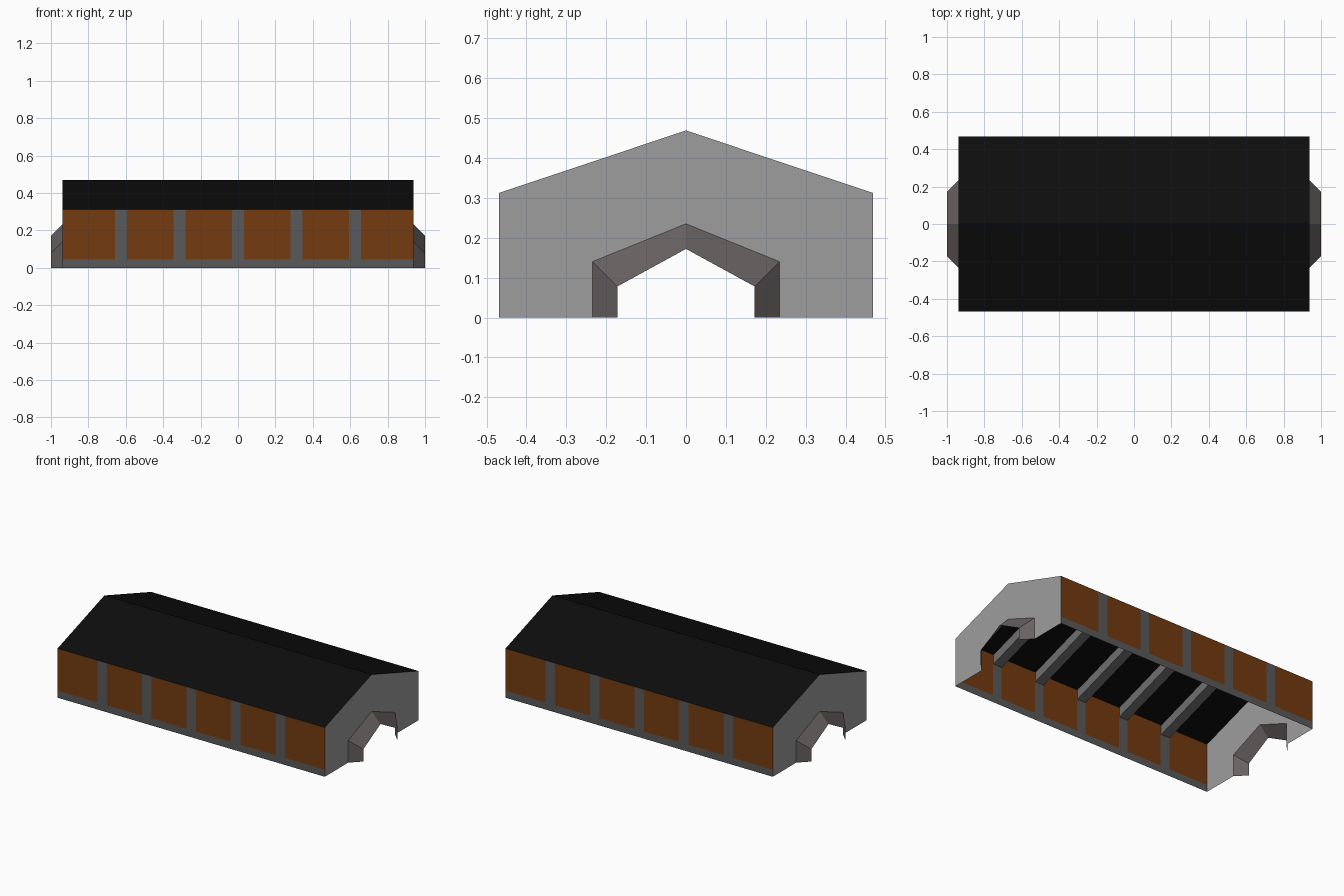
import bpy

if "Cube" in bpy.data.objects:
    bpy.data.objects.remove(bpy.data.objects["Cube"])

L, W = 0.9375, 0.469          # half length and half width of the hall
EAVE, RIDGE = 0.3125, 0.469   # wall and roof heights
BASE, POST = 0.045, 0.0325    # plinth height, half width of a painted post
POSTS = [i * 0.3125 for i in range(-2, 3)]


def material(name, rgb):
    m = bpy.data.materials.new(name)
    m.diffuse_color = (*rgb, 1)
    m.use_nodes = True
    m.node_tree.nodes["Principled BSDF"].inputs["Base Color"].default_value = m.diffuse_color
    return m


rust = material("rust orange panel", (0.175, 0.044, 0.005))
dark_grey = material("dark grey frame", (0.10, 0.10, 0.10))
light_grey = material("light grey end wall", (0.34, 0.34, 0.34))
mid_grey = material("warm grey porch", (0.135, 0.12, 0.117))
rib_grey = material("grey roof beam", (0.16, 0.16, 0.16))
black = material("black roof", (0.004, 0.004, 0.004))


def make(name, verts, faces, *mats):
    me = bpy.data.meshes.new(name)
    me.from_pydata(verts, [], faces)
    for m in mats:
        me.materials.append(m)
    me.update()
    ob = bpy.data.objects.new(name, me)
    bpy.context.collection.objects.link(ob)
    return ob


def strip(a, b, flip=False):
    """Vertices and quads joining two open profiles of equal length."""
    n = len(a)
    f = [(i, i + 1, n + i + 1, n + i) for i in range(n - 1)]
    return a + b, [q[::-1] for q in f] if flip else f


def gable(half, eave, ridge):
    return [(-half, 0), (-half, eave), (0, ridge), (half, eave), (half, 0)]


# Roof: two slopes
slope = gable(W, EAVE, RIDGE)[1:4]
make("roof", *strip([(-L, y, z) for y, z in slope],
                    [(L, y, z) for y, z in slope], True), black)

# Long walls: cut grid, posts and plinth grey, panels rust
xs = [-L] + [p + s * POST for p in POSTS for s in (-1, 1)] + [L]
zs = [0, BASE, EAVE]
for side, label in ((-1, "front"), (1, "back")):
    n = len(xs)
    verts = [(x, side * W, z) for z in zs for x in xs]
    faces = [(r * n + i, r * n + i + 1, (r + 1) * n + i + 1, (r + 1) * n + i)
             for r in range(2) for i in range(n - 1)]
    if side > 0:
        faces = [f[::-1] for f in faces]
    wall = make(label + "_wall", verts, faces, rust, dark_grey)
    for p in wall.data.polygons:
        on_post = any(abs(p.center.x - c) < POST * 0.9 for c in POSTS)
        p.material_index = int(p.center.z < BASE or on_post)

# End walls with a gabled doorway, and tapering porches around them
outer, inner = gable(0.235, 0.14, 0.235), gable(0.172, 0.078, 0.172)
for side, label in ((-1, "left"), (1, "right")):
    profile = gable(W, EAVE, RIDGE) + outer[::-1]
    ring = list(range(len(profile)))
    make(label + "_end_wall", [(side * L, y, z) for y, z in profile],
         [ring[::-1] if side > 0 else ring], light_grey)
    make(label + "_porch", *strip([(side * L, y, z) for y, z in outer],
                                  [(side, y, z) for y, z in inner], side < 0 ), mid_grey)
    if side > 0:
        bpy.data.objects[label + "_porch"].data.flip_normals()
    else:
        bpy.data.objects[label + "_porch"].data.flip_normals()

# Roof beams inside, one above each post
G = 0.003
top = [(y * (1 - G / W), z - G) for y, z in slope]
section = top + [(y, z - 0.06) for y, z in top[::-1]]
n = len(section)
for k, c in enumerate(POSTS):
    verts = [(c + s * 0.031, y, z) for s in (-1, 1) for y, z in section]
    faces = [(i, n + i, n + (i + 1) % n, (i + 1) % n) for i in range(n)]
    faces += [tuple(range(n)), tuple(range(2 * n - 1, n - 1, -1))]
    beam = make(f"roof_beam_{k + 1}", verts, faces, rib_grey)
    beam.data.flip_normals()
